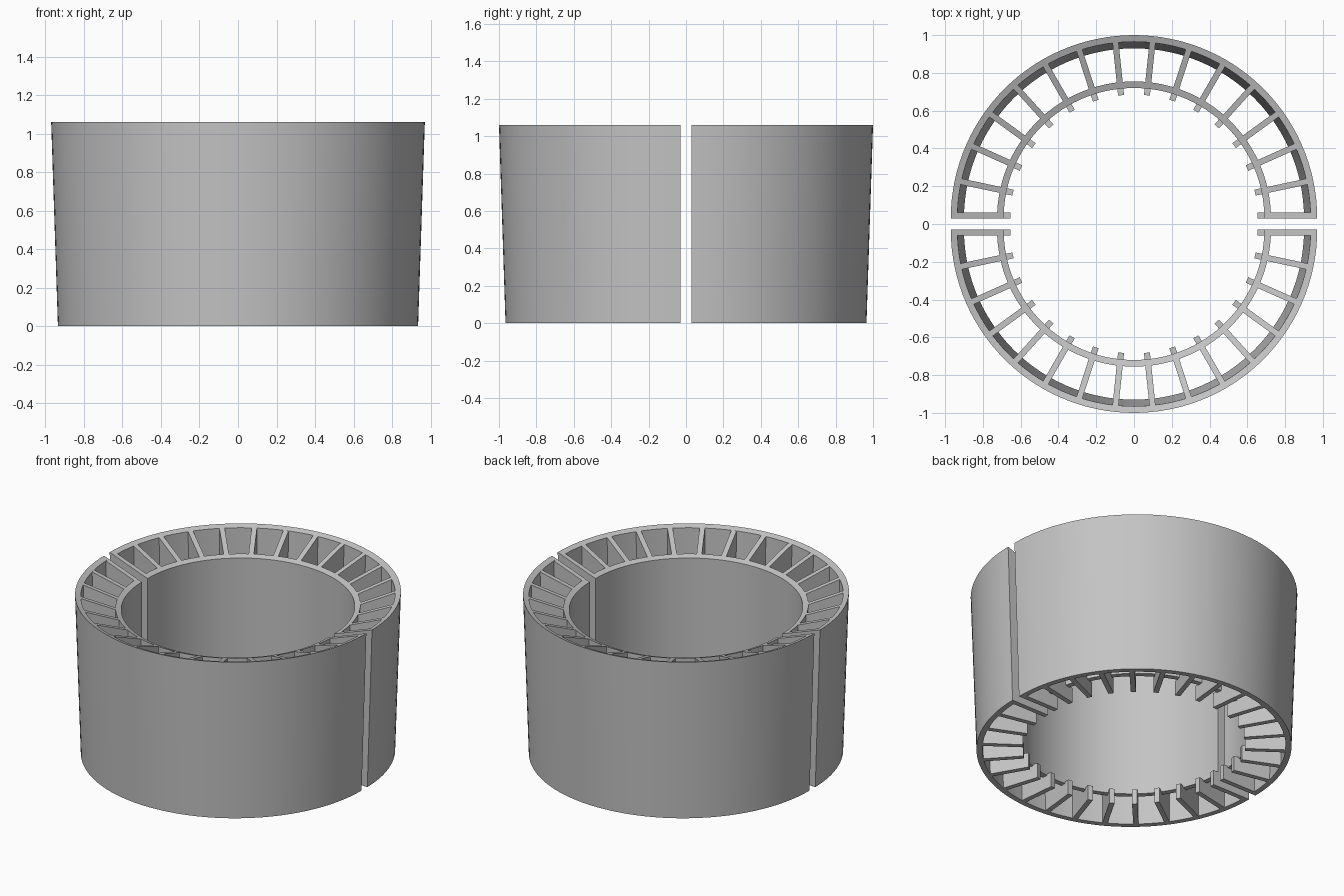
import bpy, bmesh, math

if "Cube" in bpy.data.objects:
    bpy.data.objects.remove(bpy.data.objects["Cube"])

HEIGHT = 1.06
GAP = 0.03          # each half is moved this far from the centre plane
RIB = 0.032         # rib thickness
SEGMENTS = 60       # per half circle


def top_z(r):
    """Height of the top, which dips towards the middle."""
    return HEIGHT - (0.97 - r) * 0.36


grey = bpy.data.materials.new("grey")
grey.diffuse_color = (0.55, 0.55, 0.55, 1)
grey.use_nodes = True
grey.node_tree.nodes["Principled BSDF"].inputs["Base Color"].default_value = grey.diffuse_color


def finish(bm, name, side):
    """Move a half to its side of the gap and add it to the scene."""
    for v in bm.verts:
        v.co.y += GAP
        if side < 0:
            v.co.x, v.co.y = -v.co.x, -v.co.y
    bmesh.ops.recalc_face_normals(bm, faces=bm.faces)
    mesh = bpy.data.meshes.new(name)
    bm.to_mesh(mesh)
    bm.free()
    mesh.materials.append(grey)
    ob = bpy.data.objects.new(name, mesh)
    bpy.context.collection.objects.link(ob)
    bpy.ops.object.select_all(action='DESELECT')
    ob.select_set(True)
    bpy.context.view_layer.objects.active = ob
    bpy.ops.object.shade_smooth_by_angle(angle=math.radians(25))


def half_wall(name, profile, side):
    """Sweep an (r, z) profile through half a turn and cap its ends."""
    bm = bmesh.new()
    rings = []
    for i in range(SEGMENTS + 1):
        a = math.pi * i / SEGMENTS
        rings.append([bm.verts.new((r * math.cos(a), r * math.sin(a), z)) for r, z in profile])
    n = len(profile)
    for a, b in zip(rings, rings[1:]):
        for j in range(n):
            k = (j + 1) % n
            bm.faces.new((a[j], b[j], b[k], a[k]))
    bm.faces.new(rings[0])
    bm.faces.new(rings[-1])
    finish(bm, name, side)


def ribs(name, profile, side):
    """Radial plates every 12 degrees; the end plates sit flush with the cut."""
    bm = bmesh.new()
    for i in range(16):
        a = math.radians(12 * i)
        lo, hi = -RIB / 2, RIB / 2
        if i == 0:
            lo, hi = 0, RIB
        elif i == 15:
            lo, hi = -RIB, 0
        c, s = math.cos(a), math.sin(a)
        sides = [[bm.verts.new((r * c - t * s, r * s + t * c, z)) for r, z in profile]
                 for t in (lo, hi)]
        n = len(profile)
        bm.faces.new(sides[0])
        bm.faces.new(sides[1])
        for j in range(n):
            k = (j + 1) % n
            bm.faces.new((sides[0][j], sides[0][k], sides[1][k], sides[1][j]))
    finish(bm, name, side)


outer = [(0.935, 0), (0.97, HEIGHT), (0.935, top_z(0.935)), (0.90, 0)]
inner = [(0.725, 0.09), (0.725, top_z(0.725)), (0.69, top_z(0.69)), (0.69, 0.09)]
# rib with a small foot reaching inside the inner wall
rib = [(0.915, 0), (0.95, top_z(0.95)), (0.705, top_z(0.705)),
       (0.705, 0.1), (0.655, 0.1), (0.655, 0)]

for side, label in ((1, "back"), (-1, "front")):
    half_wall(label + "_outer_wall", outer, side)
    half_wall(label + "_inner_wall", inner, side)
    ribs(label + "_ribs", rib, side)
